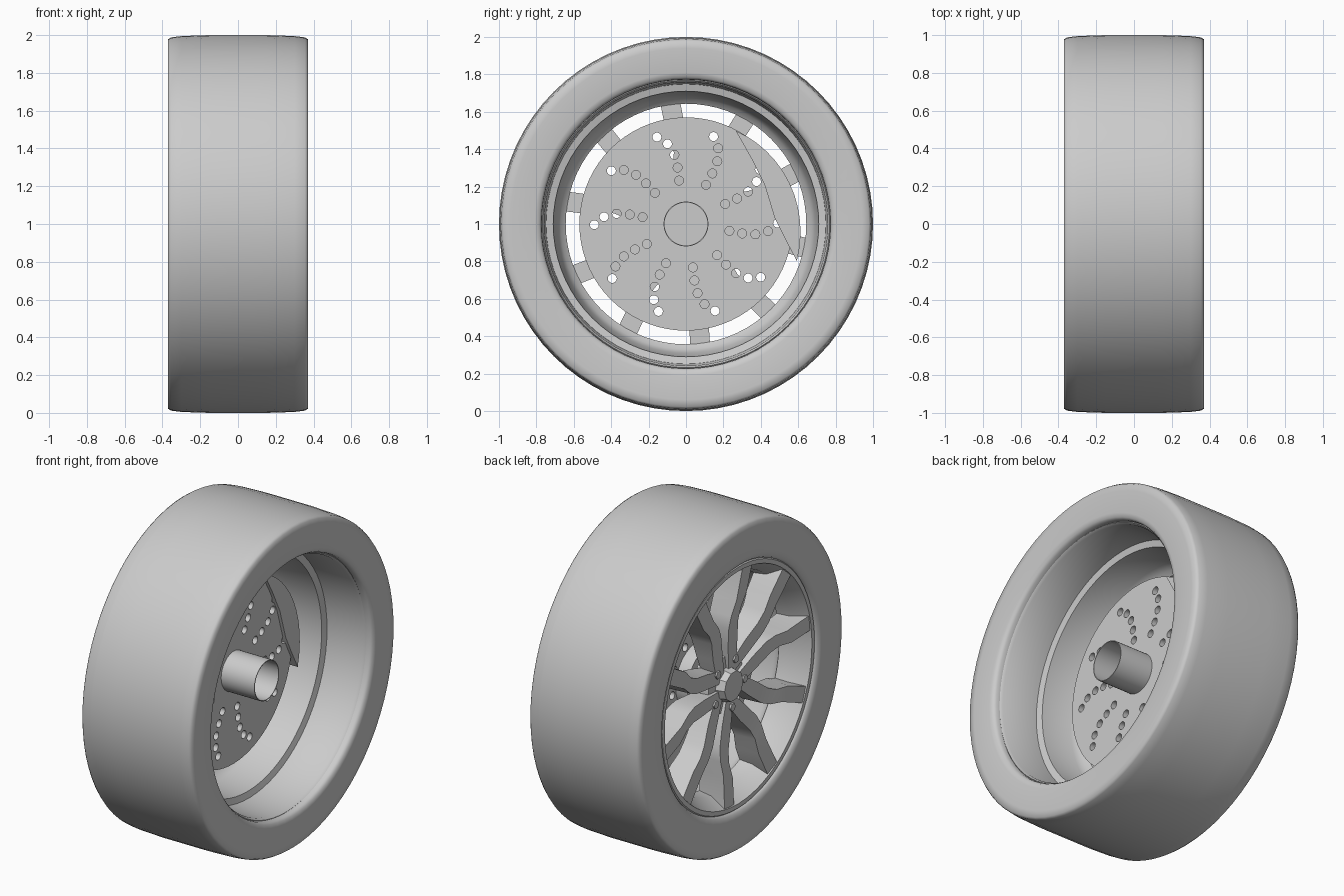
import bpy, bmesh
from math import cos, sin, radians, tau
from mathutils import Vector

if "Cube" in bpy.data.objects:
    bpy.data.objects.remove(bpy.data.objects["Cube"], do_unlink=True)

grey = bpy.data.materials.new("light grey")
grey.use_nodes = True
grey.diffuse_color = (0.6, 0.6, 0.6, 1)
grey.node_tree.nodes["Principled BSDF"].inputs["Base Color"].default_value = (0.6, 0.6, 0.6, 1)


def polar(x, r, a):
    """Point around the wheel axle, which runs along x at z = 1."""
    return Vector((x, r * cos(a), 1 + r * sin(a)))


def finish(name, bm, angle=35):
    bmesh.ops.recalc_face_normals(bm, faces=bm.faces)
    mesh = bpy.data.meshes.new(name)
    bm.to_mesh(mesh)
    bm.free()
    obj = bpy.data.objects.new(name, mesh)
    bpy.context.collection.objects.link(obj)
    mesh.materials.append(grey)
    bpy.ops.object.select_all(action="DESELECT")
    obj.select_set(True)
    bpy.context.view_layer.objects.active = obj
    bpy.ops.object.shade_smooth_by_angle(angle=radians(angle))
    return obj


def revolve(name, profile, n=72, angle=35):
    """Turn a closed (x, radius) profile around the axle."""
    bm = bmesh.new()
    rings = [[bm.verts.new(polar(x, r, tau * i / n)) for x, r in profile] for i in range(n)]
    m = len(profile)
    for i in range(n):
        a, b = rings[i], rings[(i + 1) % n]
        for j in range(m):
            k = (j + 1) % m
            bm.faces.new((a[j], a[k], b[k], b[j]))
    return finish(name, bm, angle)


def loft(bm, loops):
    """Skin a run of equal vertex loops and cap both ends."""
    rows = [[bm.verts.new(p) for p in loop] for loop in loops]
    m = len(rows[0])
    for a, b in zip(rows, rows[1:]):
        for j in range(m):
            k = (j + 1) % m
            bm.faces.new((a[j], a[k], b[k], b[j]))
    bm.faces.new(rows[0])
    bm.faces.new(rows[-1])


def cylinder(bm, x0, x1, r, n, centre_r=0, centre_a=0, r1=None):
    c = polar(0, centre_r, centre_a)
    loft(bm, [[c + Vector((x, rad * cos(tau * i / n), rad * sin(tau * i / n))) for i in range(n)]
              for x, rad in ((x0, r), (x1, r1 or r))])


# Tyre with flat walls and softly rounded shoulders
shoulder = [(0.325, 0.772), (0.35, 0.774), (0.365, 0.785), (0.371, 0.81), (0.371, 0.94),
            (0.37, 0.978), (0.355, 0.988), (0.30, 0.995), (0.15, 1.0)]
mirrored = [(-x, r) for x, r in reversed(shoulder)]
mirrored[-4:] = [(-0.371, 0.79), (-0.364, 0.755), (-0.345, 0.742), (-0.325, 0.742)]
revolve("tyre", shoulder + mirrored, angle=60)

# Rim barrel, stepped on the inside and flared at the outer lip
revolve("rim", [(0.315, 0.785), (0.33, 0.768), (0.315, 0.758), (0.08, 0.748), (0.07, 0.71),
                (-0.12, 0.69), (-0.16, 0.67), (-0.18, 0.643), (-0.26, 0.655),
                (-0.34, 0.705), (-0.355, 0.712), (-0.355, 0.738), (-0.33, 0.76), (-0.30, 0.785)])

# Five forked spokes: (distance out, sideways, half width, front x, back x)
sections = [(0.08, 0.058, 0.036, -0.285, -0.20), (0.24, 0.074, 0.046, -0.298, -0.19),
            (0.36, 0.084, 0.046, -0.312, -0.18), (0.43, 0.108, 0.046, -0.322, -0.18),
            (0.51, 0.162, 0.050, -0.334, -0.18), (0.685, 0.232, 0.052, -0.35, -0.18)]
bm = bmesh.new()
for k in range(5):
    a = radians(7 + 72 * k)
    out = Vector((0, cos(a), sin(a)))
    side = Vector((0, -sin(a), cos(a)))
    for s in (-1, 1):
        loops = []
        for u, v, w, front, back in sections:
            mid = Vector((0, 0, 1)) + out * u + side * s * v
            loops.append([mid + side * o + Vector((x, 0, 0)) for o, x in
                          ((-w, front), (w, front), (w + 0.006, back), (-w - 0.006, back))])
        loft(bm, loops)
finish("spokes", bm, 25)

# Hub, centre cap and wheel nuts
bm = bmesh.new()
cylinder(bm, -0.27, -0.18, 0.17, 40, r1=0.20)
cylinder(bm, -0.19, -0.12, 0.13, 40)
finish("hub", bm)
bm = bmesh.new()
cylinder(bm, -0.325, -0.26, 0.09, 10, r1=0.105)
finish("centre_cap", bm, 20)
bm = bmesh.new()
for k in range(5):
    cylinder(bm, -0.30, -0.25, 0.024, 6, 0.15, radians(43 + 72 * k))
finish("wheel_nuts", bm, 20)

# Brake disc with ten curved rows of drilled holes
bm = bmesh.new()
cylinder(bm, -0.07, -0.03, 0.57, 72)
disc = finish("brake_disc", bm)
bm = bmesh.new()
for k in range(10):
    for r, bend in ((0.235, 0), (0.305, -0.5), (0.375, 0.5), (0.44, 4), (0.49, 9.5)):
        cylinder(bm, -0.12, 0.02, 0.024, 14, r, radians(27 + 36 * k + bend))
cutter = finish("hole_cutter", bm)
cutter.hide_render = True
cut = disc.modifiers.new("holes", "BOOLEAN")
cut.operation = "DIFFERENCE"
cut.solver = "EXACT"
cut.object = cutter
bpy.context.view_layer.objects.active = disc
bpy.ops.object.modifier_apply(modifier=cut.name)
bpy.data.objects.remove(cutter, do_unlink=True)

bm = bmesh.new()
cylinder(bm, -0.15, -0.07, 0.2, 48)
finish("disc_hat", bm)

# Open axle tube
revolve("axle_tube", [(-0.05, 0.12), (0.195, 0.12), (0.195, 0.115), (-0.05, 0.115)], 40)

# Brake caliper hugging one edge of the disc
n = 12
outer = [(0.565 + 0.06 * i / n, radians(62 - 80.5 * i / n)) for i in range(n + 1)]
outline = [(r * cos(a), r * sin(a)) for r, a in outer]
outline += [(0.53, -0.08), (0.475, 0.03), (0.42, 0.21), (0.35, 0.35)]
bm = bmesh.new()
loft(bm, [[Vector((x, y, 1 + z)) for y, z in outline] for x in (-0.13, -0.01)])
finish("brake_caliper", bm, 25)
